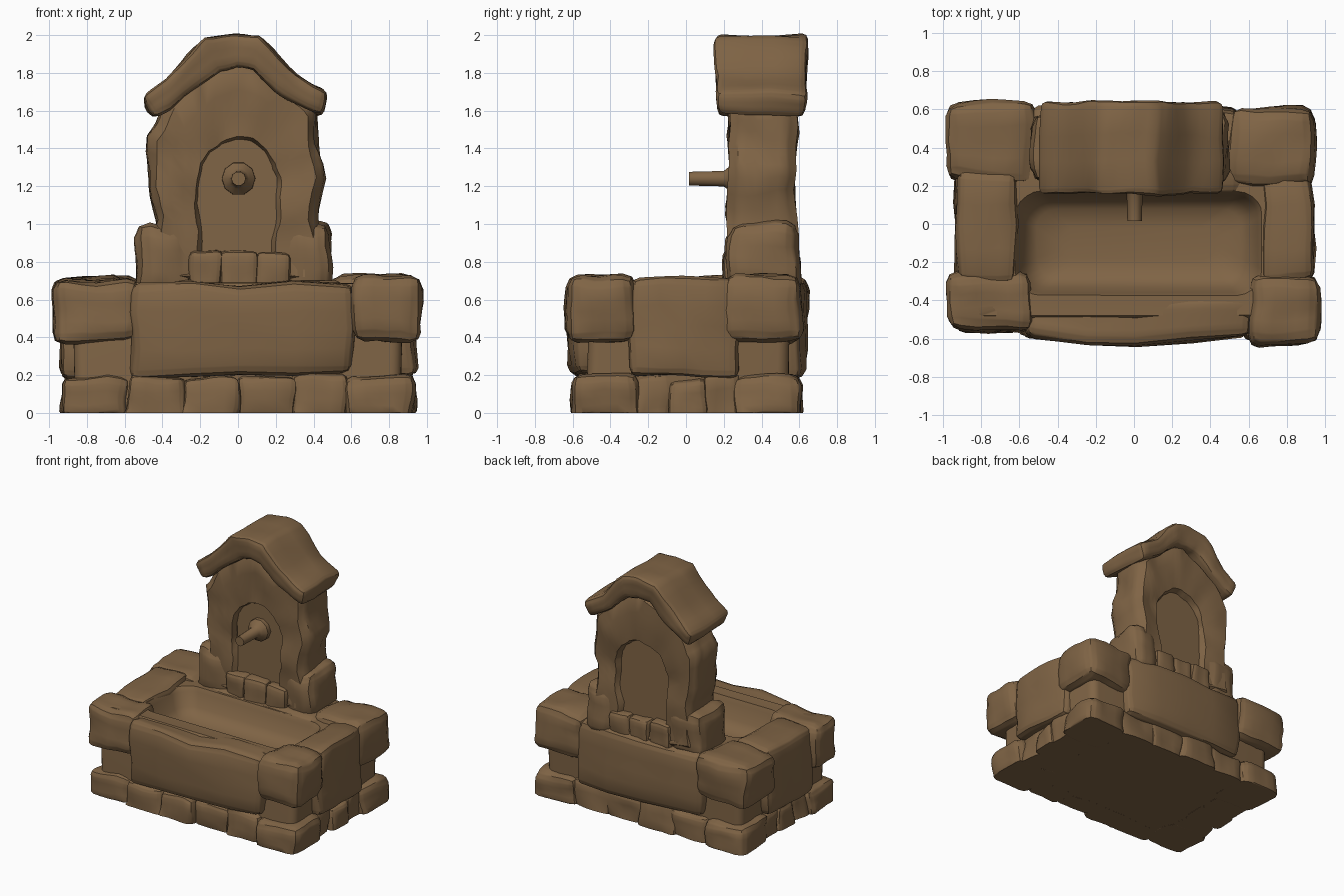
import bpy, bmesh, math, random
from mathutils import Vector, noise

if "Cube" in bpy.data.objects:
    bpy.data.objects.remove(bpy.data.objects["Cube"])

random.seed(4)
stone_mat = bpy.data.materials.new("brown_stone")
stone_mat.diffuse_color = (0.215, 0.128, 0.06, 1)
stone_mat.use_nodes = True
stone_mat.node_tree.nodes["Principled BSDF"].inputs["Base Color"].default_value = stone_mat.diffuse_color


def finish(name, bm, bevel=0.0, cuts=0, amp=0.0, bow=None):
    """Chamfer, roughen and shade a mesh, then link it as an object."""
    bmesh.ops.recalc_face_normals(bm, faces=bm.faces)
    if bevel:
        sharp = [e for e in bm.edges if e.is_manifold and e.calc_face_angle(0) > math.radians(42)]
        bmesh.ops.bevel(bm, geom=sharp, offset=bevel, segments=2, profile=0.5,
                        affect='EDGES', clamp_overlap=True)
    if cuts:
        bmesh.ops.subdivide_edges(bm, edges=bm.edges[:], cuts=cuts, use_grid_fill=True)
    shift = Vector((random.uniform(-9, 9), random.uniform(-9, 9), random.uniform(-9, 9)))
    for v in bm.verts:
        p = v.co + shift
        v.co += noise.noise_vector(p * 4.5) * amp + noise.noise_vector(p * 11) * amp * 0.35
        if bow:                       # bulge the outer long face
            v.co.y += bow(v.co)
        v.co.z = max(v.co.z, 0)
    me = bpy.data.meshes.new(name)
    bm.to_mesh(me)
    bm.free()
    me.materials.append(stone_mat)
    ob = bpy.data.objects.new(name, me)
    bpy.context.collection.objects.link(ob)
    bpy.ops.object.select_all(action='DESELECT')
    ob.select_set(True)
    bpy.context.view_layer.objects.active = ob
    bpy.ops.object.shade_smooth_by_angle(angle=math.radians(40))
    return ob


def stone(name, x0, x1, y0, y1, z0, z1, bevel=0.05, amp=0.025, jit=0.01, bow=None):
    """Rough chamfered block given by its extents."""
    bm = bmesh.new()
    bmesh.ops.create_cube(bm, size=1)
    for v in bm.verts:
        v.co = Vector((x1 if v.co.x > 0 else x0, y1 if v.co.y > 0 else y0,
                       z1 if v.co.z > 0 else z0))
        v.co += Vector([random.uniform(-jit, jit) for _ in range(3)])
    return finish(name, bm, bevel, 3, amp, bow)


def loft(loops):
    """Skin equal-length loops and cap both ends."""
    bm = bmesh.new()
    rows = [[bm.verts.new(p) for p in lp] for lp in loops]
    n = len(rows[0])
    for a, b in zip(rows, rows[1:]):
        for i in range(n):
            bm.faces.new((a[i], a[(i + 1) % n], b[(i + 1) % n], b[i]))
    bm.faces.new(rows[0])
    bm.faces.new(rows[-1])
    return bm


def round_rect(x0, x1, y0, y1, r, z):
    pts = []
    for k, (cx, cy) in enumerate([(x1 - r, y1 - r), (x0 + r, y1 - r),
                                  (x0 + r, y0 + r), (x1 - r, y0 + r)]):
        for i in range(6):
            a = math.pi / 2 * (k + i / 5)
            pts.append((cx + r * math.cos(a), cy + r * math.sin(a), z))
    return pts


# Basin core with a soft bowl, down to the ground; it also forms the corner necks
finish("basin_core", loft([
    round_rect(-0.86, 0.86, -0.53, 0.54, 0.06, 0.0),
    round_rect(-0.87, 0.87, -0.52, 0.55, 0.06, 0.40),
    round_rect(-0.87, 0.87, -0.50, 0.55, 0.06, 0.67),
    round_rect(-0.84, 0.84, -0.48, 0.52, 0.06, 0.69),
    round_rect(-0.62, 0.67, -0.37, 0.17, 0.13, 0.685),
    round_rect(-0.60, 0.65, -0.355, 0.155, 0.13, 0.65),
    round_rect(-0.57, 0.62, -0.33, 0.13, 0.12, 0.54),
    round_rect(-0.51, 0.56, -0.28, 0.08, 0.1, 0.485),
    round_rect(-0.38, 0.43, -0.19, -0.01, 0.08, 0.47)]), amp=0.01)

# Large upper corner stones
stone("corner_front_left", -0.97, -0.54, -0.56, -0.25, 0.37, 0.705, 0.06)
stone("corner_front_right", 0.60, 0.975, -0.63, -0.27, 0.37, 0.735, 0.065)
stone("corner_back_left", -0.975, -0.51, 0.22, 0.635, 0.37, 0.72, 0.065)
stone("corner_back_right", 0.48, 0.945, 0.20, 0.61, 0.37, 0.735, 0.065)

# Foot stones at the corners: x extent side, y reach
for sx, side in ((-1, "left"), (1, "right")):
    for sy, end in ((-1, "front"), (1, "back")):
        reach = 0.57 if (sx, sy) == (-1, -1) else 0.605
        xs = sorted((sx * 0.57, sx * 0.93))
        ys = sorted((sy * 0.25, sy * reach))
        stone(f"foot_{end}_{side}", *xs, *ys, -0.05, 0.2, 0.055)
    # side panel and plinth strip
    xs = sorted((sx * (0.68 if sx > 0 else 0.62), sx * 0.935))
    stone(f"side_panel_{side}", *xs, -0.30, 0.28, 0.19, 0.715, 0.045, 0.022)
    for i in range(3):
        y = -0.28 + 0.185 * i
        xs = sorted((sx * 0.6, sx * random.uniform(0.87, 0.905)))
        stone(f"side_plinth_{side}_{i}", *xs, y, y + 0.20, -0.06, random.uniform(0.18, 0.21), 0.035)

# Bulging front and back panels
stone("front_panel", -0.575, 0.61, -0.585, -0.37, 0.19, 0.685, 0.05, 0.025, 0.006,
      bow=lambda c: -0.05 * max(0, 1 - (c.x / 0.6) ** 2) if c.y < -0.48 else 0)
stone("back_panel", -0.56, 0.56, 0.17, 0.59, 0.19, 0.70, 0.05, 0.025, 0.006,
      bow=lambda c: 0.05 * max(0, 1 - (c.x / 0.6) ** 2) if c.y > 0.45 else 0)

# Plinth strips between feet, front and back
for sy, end in ((-1, "front"), (1, "back")):
    for i in range(4):
        x = -0.58 + 0.29 * i
        ys = sorted((sy * 0.4, sy * random.uniform(0.56, 0.595)))
        stone(f"{end}_plinth_{i}", x - 0.01, x + 0.30, *ys, -0.06, random.uniform(0.18, 0.215), 0.035)

# Upright wall with an arched niche on both faces
arch = [(-0.2, 0.75), (-0.21, 0.95), (-0.225, 1.1), (-0.225, 1.24)]
arch += [(-0.225 * math.cos(a), 1.24 + 0.22 * math.sin(a))
         for a in [math.pi * k / 8 for k in range(1, 8)]]
arch += [(0.225, 1.24), (0.225, 1.1), (0.21, 0.95), (0.2, 0.75)]
outer = [(-0.47, 0.68), (-0.43, 1.02), (-0.47, 1.2), (-0.475, 1.47), (-0.41, 1.58),
         (-0.34, 1.68), (-0.16, 1.83), (0, 1.88), (0.14, 1.83), (0.31, 1.7), (0.41, 1.6),
         (0.42, 1.44), (0.445, 1.24), (0.41, 1.02), (0.45, 0.68)]


def at(pts, y, k=1.0):
    return [(x * k, y, 1.2 + (z - 1.2) * k) for x, z in pts]


finish("niche_wall", loft([
    at(arch, 0.275, 0.93), at(arch, 0.235), at(outer, 0.225, 0.91), at(outer, 0.28),
    at(outer, 0.41, 1.01), at(outer, 0.525), at(outer, 0.58, 0.91), at(arch, 0.57),
    at(arch, 0.525, 0.93)]), cuts=2, amp=0.03)

# Stepped stones at the foot of the wall
stone("jamb_left", -0.535, -0.24, 0.215, 0.59, 0.62, 1.0, 0.08)
stone("jamb_right", 0.25, 0.485, 0.215, 0.59, 0.62, 1.01, 0.07)
for i in range(3):
    x = -0.27 + 0.18 * i
    stone(f"sill_{i}", x, x + 0.19, 0.195, 0.60, 0.62, random.uniform(0.85, 0.875), 0.03, 0.018)

# Bent capstone roof: upper and lower profile points
upper = [(-0.505, 1.66), (-0.38, 1.765), (-0.27, 1.89), (-0.175, 1.985), (-0.03, 2.0),
         (0.11, 1.99), (0.19, 1.92), (0.31, 1.785), (0.475, 1.69)]
lower = [(-0.46, 1.56), (-0.36, 1.60), (-0.23, 1.70), (-0.10, 1.81), (-0.01, 1.825),
         (0.08, 1.81), (0.16, 1.75), (0.27, 1.66), (0.435, 1.565)]
finish("cap_roof", loft([
    [(u[0], 0.15, u[1]), (u[0], 0.64, u[1]), (w[0], 0.63, w[1]), (w[0], 0.17, w[1])]
    for u, w in zip(upper, lower)]), 0.035, 2, 0.022)


# Water spout with flared rosette
def ring(y, r, n=10):
    return [(0.003 + r * math.cos(2 * math.pi * i / n), y,
             1.24 + r * math.sin(2 * math.pi * i / n)) for i in range(n)]


finish("spout", loft([ring(0.015, 0.038), ring(0.20, 0.043), ring(0.215, 0.055),
                      ring(0.25, 0.088), ring(0.31, 0.09)]))
